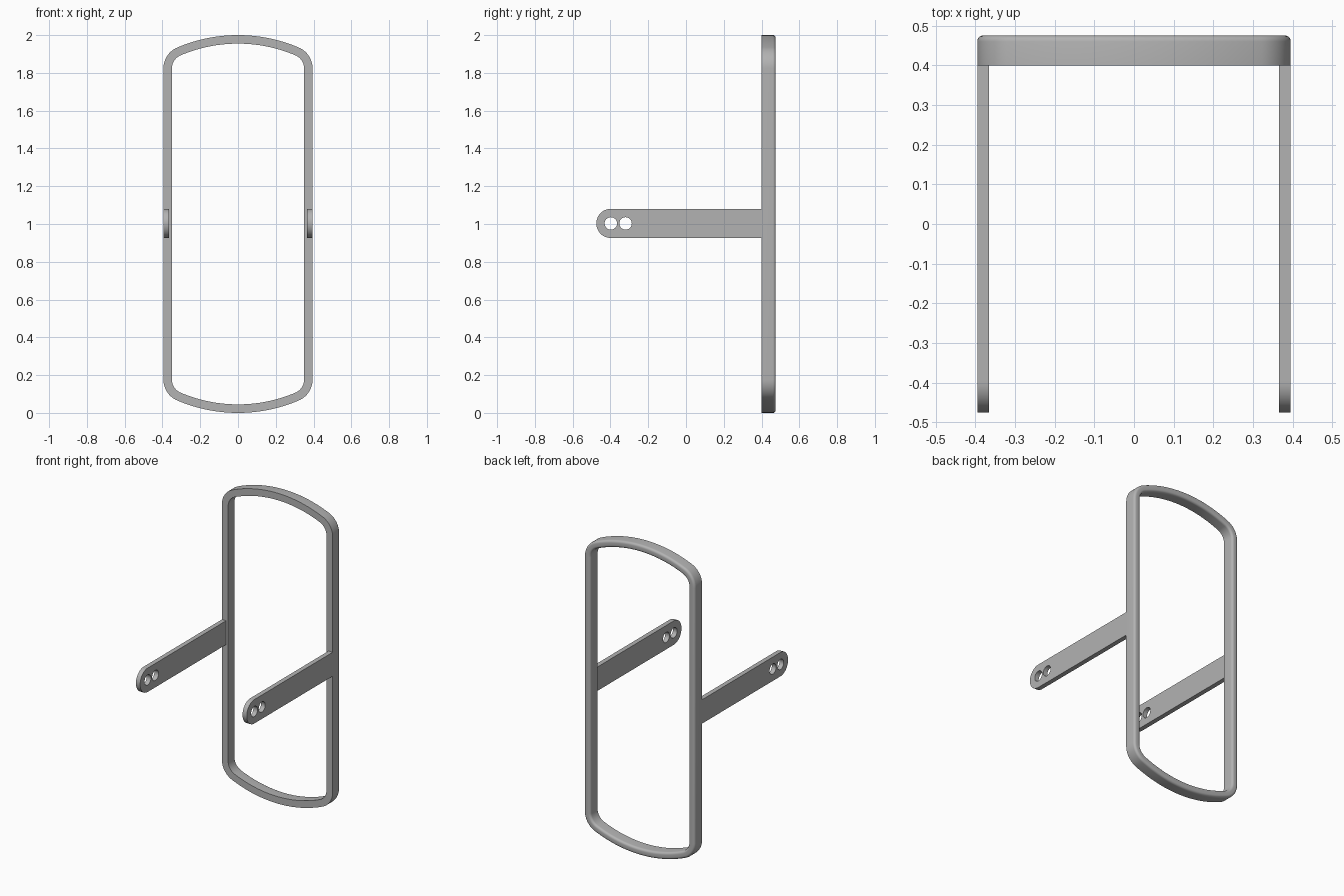
import bpy, bmesh
from math import sin, cos, pi, atan2, sqrt, radians
from mathutils import Matrix

cube = bpy.data.objects.get("Cube")
if cube:
    bpy.data.objects.remove(cube)

HALF_W, MID_Z = 0.395, 1.0
TUBE, FRONT_Y, BACK_Y, ROUND = 0.045, 0.40, 0.475, 0.015
CROWN_R, FILLET_R = 0.82, 0.12

metal = bpy.data.materials.new("grey metal")
metal.use_nodes = True
grey = (0.45, 0.45, 0.45, 1)
metal.diffuse_color = grey
metal.node_tree.nodes["Principled BSDF"].inputs["Base Color"].default_value = grey


def finish(obj):
    obj.data.materials.append(metal)
    bpy.ops.object.select_all(action='DESELECT')
    obj.select_set(True)
    bpy.context.view_layer.objects.active = obj
    bpy.ops.object.shade_smooth_by_angle(angle=radians(30))


def arc(cx, cy, r, a0, a1, n):
    return [(cx + r * cos(a0 + (a1 - a0) * i / n),
             cy + r * sin(a0 + (a1 - a0) * i / n)) for i in range(n + 1)]


def outline(inset):
    """Closed hoop outline: straight sides, filleted corners, crowned ends."""
    crown_z = 1 - CROWN_R
    fx = HALF_W - FILLET_R
    rise = sqrt((CROWN_R - FILLET_R) ** 2 - fx ** 2)
    turn = atan2(rise, fx)
    corner = arc(fx, crown_z + rise, FILLET_R - inset, 0, turn, 12)
    crown = arc(0, crown_z, CROWN_R - inset, turn, pi - turn, 32)
    top = corner + crown[1:-1] + [(-x, z) for x, z in reversed(corner)]
    return top + [(-x, -z) for x, z in top]


# Hoop: a ring section, rounded at the back, carried round the outline
section = [(0, FRONT_Y)]
section += [(ROUND - x, BACK_Y - ROUND + y) for x, y in arc(0, 0, ROUND, 0, pi / 2, 5)]
section += [(TUBE - inset, y) for inset, y in reversed(section)]
bm = bmesh.new()
rings = [[bm.verts.new((x, y, MID_Z + z)) for x, z in outline(inset)]
         for inset, y in section]
for a, b in zip(rings, rings[1:] + rings[:1]):
    for i in range(len(a)):
        j = (i + 1) % len(a)
        bm.faces.new((a[i], a[j], b[j], b[i]))
bmesh.ops.recalc_face_normals(bm, faces=bm.faces)
mesh = bpy.data.meshes.new("hoop_frame")
bm.to_mesh(mesh)
bm.free()
hoop = bpy.data.objects.new("hoop_frame", mesh)
bpy.context.collection.objects.link(hoop)
finish(hoop)


# Arms: flat bars with a round end and two bolt holes
def arm(name, side):
    thick, r, nose = 0.03, 0.077, -0.398
    bar = arc(nose, 0, r, pi / 2, 3 * pi / 2, 24) + [(FRONT_Y, -r), (FRONT_Y, r)]
    holes = [arc(y, 0, 0.033, 0, 2 * pi, 24)[:-1] for y in (-0.398, -0.32)]
    curve = bpy.data.curves.new(name, 'CURVE')
    curve.dimensions, curve.fill_mode = '2D', 'BOTH'
    curve.extrude = thick / 2
    for pts in [bar] + holes:
        spline = curve.splines.new('POLY')
        spline.points.add(len(pts) - 1)
        for p, (u, v) in zip(spline.points, pts):
            p.co = (u, v, 0, 1)
        spline.use_cyclic_u = True
    helper = bpy.data.objects.new(name + "_profile", curve)
    bpy.context.collection.objects.link(helper)
    mesh = bpy.data.meshes.new_from_object(
        helper.evaluated_get(bpy.context.evaluated_depsgraph_get()))
    bpy.data.objects.remove(helper)
    # Stand the profile up in the side plane
    mesh.transform(Matrix(((0, 0, 1, side * (HALF_W - thick / 2)),
                           (1, 0, 0, 0), (0, 1, 0, MID_Z + 0.003), (0, 0, 0, 1))))
    bm = bmesh.new()
    bm.from_mesh(mesh)
    bmesh.ops.remove_doubles(bm, verts=bm.verts, dist=0.0001)
    bmesh.ops.recalc_face_normals(bm, faces=bm.faces)
    bm.to_mesh(mesh)
    bm.free()
    mesh.materials.clear()
    obj = bpy.data.objects.new(name, mesh)
    bpy.context.collection.objects.link(obj)
    finish(obj)


arm("left_arm", 1)
arm("right_arm", -1)
